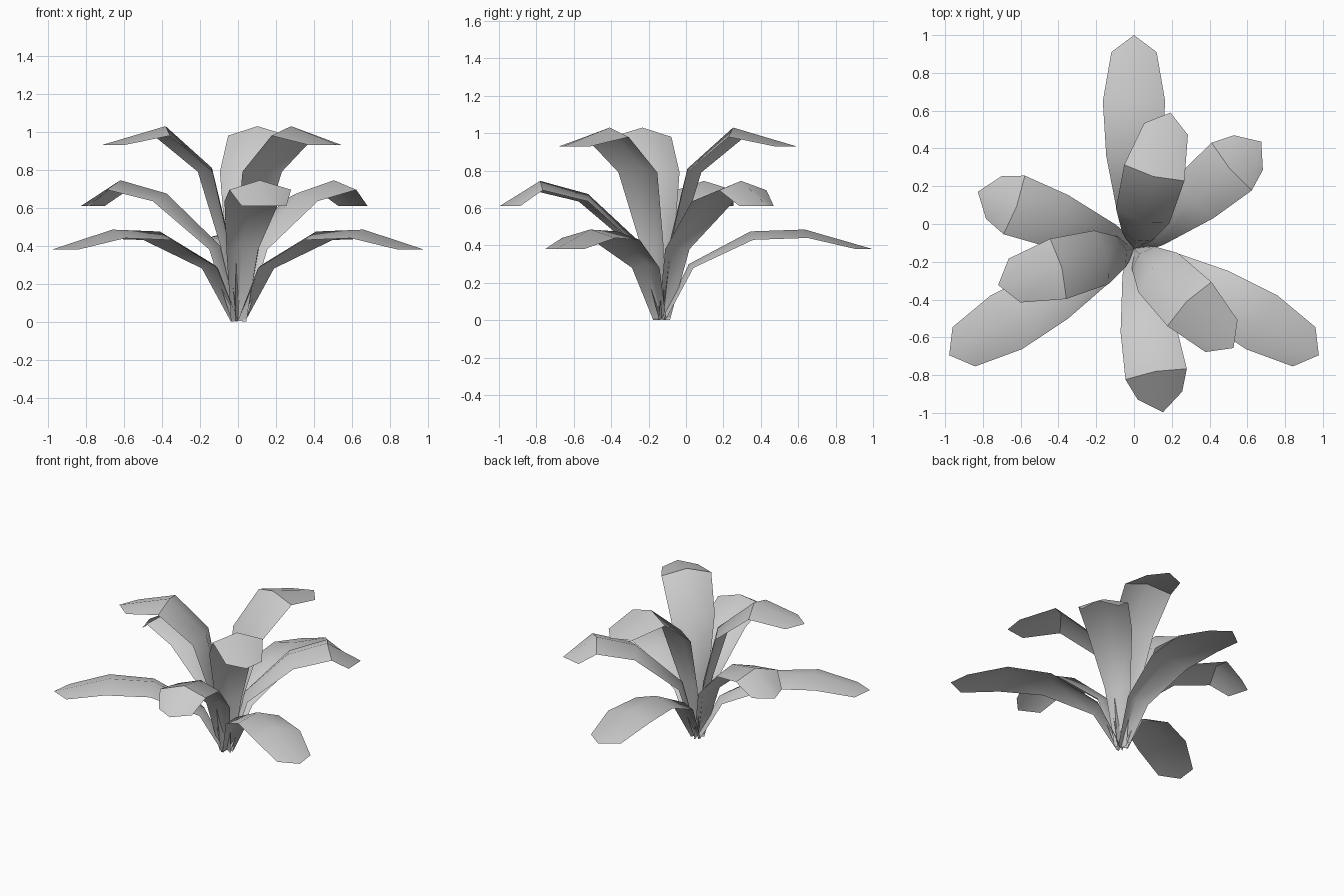
import bpy, bmesh, math
from mathutils import Matrix

if "Cube" in bpy.data.objects:
    bpy.data.objects.remove(bpy.data.objects["Cube"])

# half widths of the leaf rows, root to tip
WIDTHS = [0.04, 0.085, 0.147, 0.165, 0.12]

# each tier: first heading in degrees, edge profile and midrib profile as (reach, height)
TIERS = {
    "low_leaf": (90,
                 [(0.02, 0), (0.17, 0.28), (0.49, 0.43), (0.78, 0.44), (1.04, 0.38)],
                 [(0.0, 0.005), (0.145, 0.30), (0.475, 0.475), (0.765, 0.485), (1.13, 0.38)]),
    "middle_leaf": (40,
                    [(0.02, 0), (0.13, 0.38), (0.425, 0.635), (0.675, 0.695), (0.79, 0.61)],
                    [(0.0, 0.005), (0.10, 0.40), (0.40, 0.675), (0.66, 0.745), (0.88, 0.61)]),
    "upper_leaf": (75,
                   [(0.02, 0), (0.07, 0.39), (0.18, 0.79), (0.415, 0.98), (0.655, 0.93)],
                   [(0.0, 0.005), (0.04, 0.40), (0.142, 0.81), (0.395, 1.03), (0.745, 0.93)]),
}


def make_leaf(name, heading, edge, rib):
    # folded strip, three points across every row
    bm = bmesh.new()
    rows = []
    for w, (er, ez), (mr, mz) in zip(WIDTHS, edge, rib):
        rows.append([bm.verts.new(p) for p in
                     ((er, -w, ez), (mr, 0, mz), (er, w, ez))])
    for a, b in zip(rows, rows[1:]):
        for i in (0, 1):
            bm.faces.new((a[i], b[i], b[i + 1], a[i + 1]))
    bm.transform(Matrix.Translation((0, -0.13, 0)) @
                 Matrix.Rotation(math.radians(heading), 4, 'Z'))
    for f in bm.faces:
        f.smooth = True
    mesh = bpy.data.meshes.new(name)
    bm.to_mesh(mesh)
    bm.free()
    mesh.set_sharp_from_angle(angle=math.radians(40))
    obj = bpy.data.objects.new(name, mesh)
    bpy.context.collection.objects.link(obj)


# three leaves per tier, evenly turned about the root
for name, (start, edge, rib) in TIERS.items():
    for k in range(3):
        make_leaf(f"{name}_{k + 1}", start + 120 * k, edge, rib)
